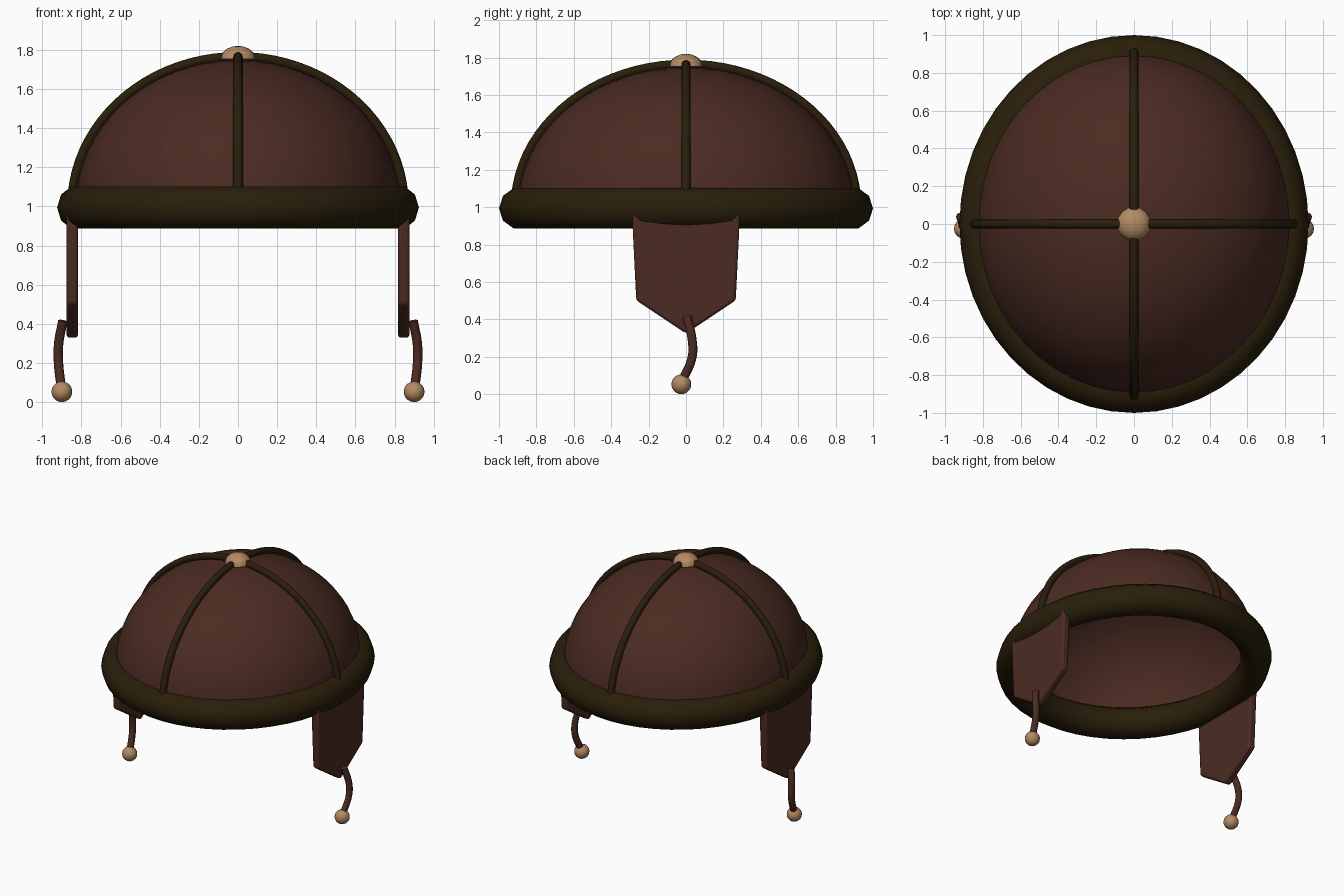
import bpy, bmesh, math

if "Cube" in bpy.data.objects:
    bpy.data.objects.remove(bpy.data.objects["Cube"])


def material(name, rgb):
    m = bpy.data.materials.new(name)
    m.diffuse_color = (*rgb, 1)
    m.use_nodes = True
    m.node_tree.nodes["Principled BSDF"].inputs["Base Color"].default_value = m.diffuse_color
    return m


LEATHER = material("brown_leather", (0.070, 0.024, 0.016))
TRIM = material("dark_olive_trim", (0.022, 0.013, 0.003))
TAN = material("tan_button", (0.45, 0.255, 0.13))


def finish(ob, name, mat, angle=60):
    ob.name = name
    ob.data.materials.clear()
    ob.data.materials.append(mat)
    bpy.ops.object.select_all(action='DESELECT')
    ob.select_set(True)
    bpy.context.view_layer.objects.active = ob
    bpy.ops.object.shade_smooth_by_angle(angle=math.radians(angle))
    return ob


def tube(name, points, radius, mat, spline='POLY', sides=3):
    cu = bpy.data.curves.new(name, 'CURVE')
    cu.dimensions = '3D'
    cu.bevel_depth = radius
    cu.bevel_resolution = sides
    cu.use_fill_caps = True
    sp = cu.splines.new(spline)
    if spline == 'BEZIER':
        sp.bezier_points.add(len(points) - 1)
        for bp, p in zip(sp.bezier_points, points):
            bp.co = p
            bp.handle_left_type = bp.handle_right_type = 'AUTO'
        cu.resolution_u = 8
    else:
        sp.points.add(len(points) - 1)
        for pt, p in zip(sp.points, points):
            pt.co = (*p, 1)
    ob = bpy.data.objects.new(name, cu)
    bpy.context.collection.objects.link(ob)
    bpy.ops.object.select_all(action='DESELECT')
    ob.select_set(True)
    bpy.context.view_layer.objects.active = ob
    bpy.ops.object.convert(target='MESH')
    return finish(bpy.context.object, name, mat)


def ball(name, loc, scale, mat, seg=16, rings=10, half=False, cap=False):
    bpy.ops.mesh.primitive_uv_sphere_add(segments=seg, ring_count=rings, location=loc)
    ob = bpy.context.object
    bm = bmesh.new()
    bm.from_mesh(ob.data)
    if half:  # keep the upper half only
        low = [v for v in bm.verts if v.co.z < -0.01]
        bmesh.ops.delete(bm, geom=low, context='VERTS')
        if cap:
            bmesh.ops.holes_fill(bm, edges=bm.edges)
    bmesh.ops.scale(bm, vec=scale, verts=bm.verts)
    bm.to_mesh(ob.data)
    bm.free()
    return finish(ob, name, mat)


# Dome: open half ellipsoid with some leather thickness
dome = ball("dome", (0, 0, 1.0), (0.83, 0.90, 0.747), LEATHER, 48, 32, half=True)
shell = dome.modifiers.new("thickness", 'SOLIDIFY')
shell.thickness = 0.04
shell.offset = -1

# Padded rim: oval ring
bpy.ops.mesh.primitive_torus_add(major_segments=48, minor_segments=10,
                                 major_radius=0.887, minor_radius=0.113,
                                 location=(0, 0, 0.994))
rim = bpy.context.object
rim.scale = (0.924, 1, 1)
finish(rim, "rim", TRIM)

# Crossed seam bands over the dome
for name, ax, ay in (("side_to_side_band", 0.849, 0), ("front_to_back_band", 0, 0.914)):
    arc = [math.radians(5 + 170 * i / 40) for i in range(41)]
    tube(name, [(ax * math.cos(t), ay * math.cos(t), 1.0 + 0.765 * math.sin(t)) for t in arc],
         0.025, TRIM)

# Crown button: flat-bottomed cap
ball("crown_button", (0, 0, 1.753), (0.09, 0.09, 0.067), TAN, half=True, cap=True)

# Ear flaps, cords and beads on both sides
OUTLINE = [(-0.29, 0.99), (-0.266, 0.502), (0, 0.325), (0.266, 0.502), (0.29, 0.99)]
for s, side in ((-1, "left"), (1, "right")):
    bm = bmesh.new()
    face = bm.faces.new([bm.verts.new((s * 0.818, y, z)) for y, z in OUTLINE])
    ext = bmesh.ops.extrude_face_region(bm, geom=[face])
    for v in ext["geom"]:
        if isinstance(v, bmesh.types.BMVert):
            v.co.x += s * 0.057
    bmesh.ops.recalc_face_normals(bm, faces=bm.faces)
    me = bpy.data.meshes.new(side + "_ear_flap")
    bm.to_mesh(me)
    bm.free()
    flap = bpy.data.objects.new(side + "_ear_flap", me)
    bpy.context.collection.objects.link(flap)
    finish(flap, side + "_ear_flap", LEATHER, 35)
    bev = flap.modifiers.new("soft_edges", 'BEVEL')
    bev.width = 0.014
    bev.segments = 2

    tube(side + "_cord", [(s * 0.895, 0.005, 0.415), (s * 0.917, 0.033, 0.29),
                          (s * 0.917, 0.033, 0.20), (s * 0.902, -0.02, 0.07)],
         0.024, LEATHER, 'BEZIER', 2)
    ball(side + "_bead", (s * 0.900, -0.025, 0.053), (0.053,) * 3, TAN)
